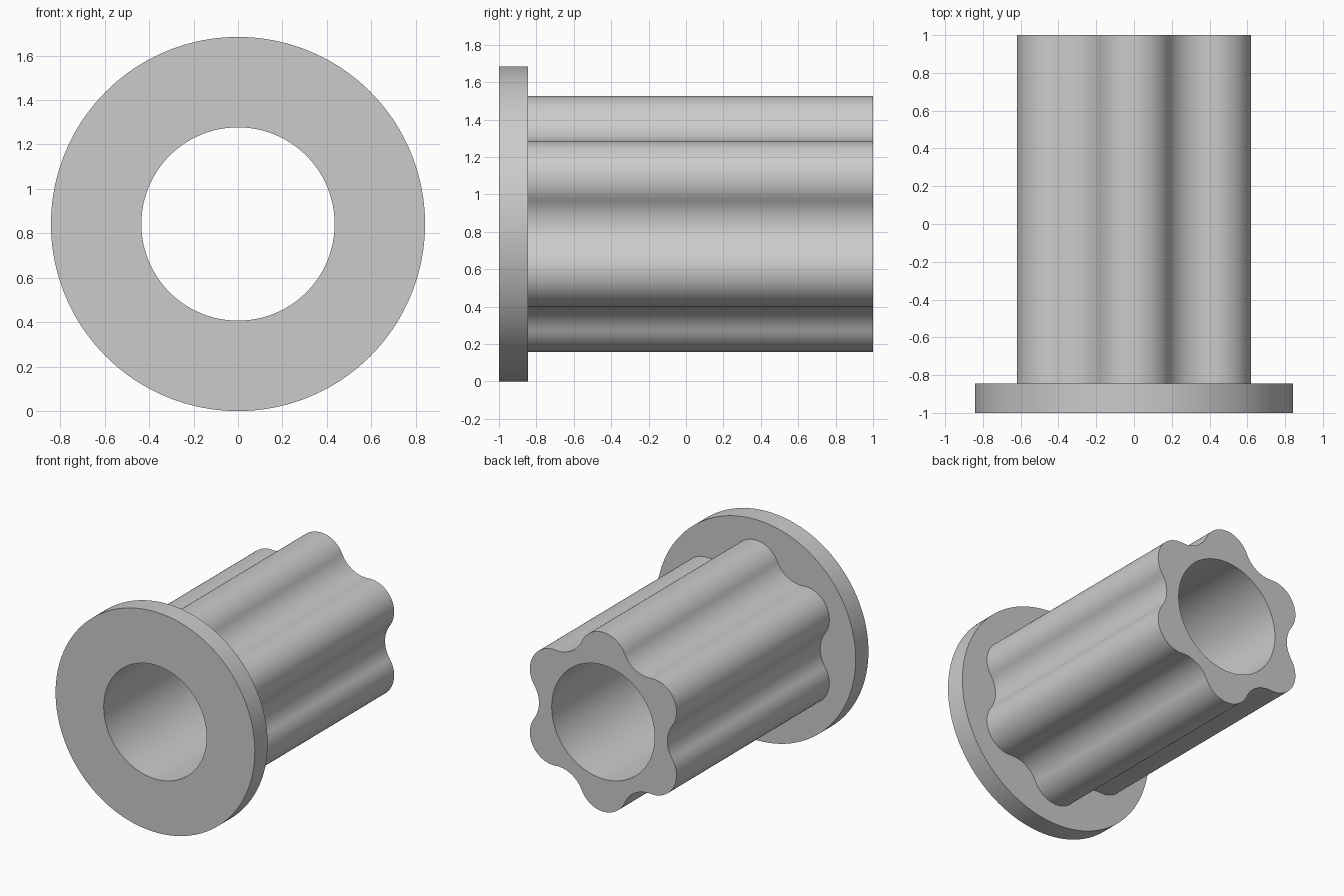
import bpy, bmesh, math
from math import sin, cos, sqrt, atan2, radians, pi

cube = bpy.data.objects.get("Cube")
if cube:
    bpy.data.objects.remove(cube, do_unlink=True)

SEGMENTS = 360
RIM, BORE = 0.842, 0.435          # flange and bore radii
FRONT, STEP, BACK = -1.0, -0.845, 1.0
LOBES, LOBE_R, LOBE_C = 6, 0.2, 0.485
VALLEY_R = 0.22                   # hollow between two lobes, tangent to both

half = pi / LOBES
valley_c = LOBE_C * cos(half) + sqrt((LOBE_R + VALLEY_R) ** 2 - (LOBE_C * sin(half)) ** 2)
k = LOBE_R / (LOBE_R + VALLEY_R)
tangent = atan2(k * valley_c * sin(half), LOBE_C + k * (valley_c * cos(half) - LOBE_C))


def lobed(angle):
    """Radius of the lobed outline at an angle from the top lobe."""
    t = angle % (2 * half)
    t = min(t, 2 * half - t)
    if t < tangent:
        return LOBE_C * cos(t) + sqrt(LOBE_R ** 2 - (LOBE_C * sin(t)) ** 2)
    u = half - t
    return valley_c * cos(u) - sqrt(VALLEY_R ** 2 - (valley_c * sin(u)) ** 2)


def loop(bm, y, radius):
    ring = []
    for i in range(SEGMENTS):
        a = 2 * pi * i / SEGMENTS
        r = radius(a)
        ring.append(bm.verts.new((r * sin(a), y, RIM + r * cos(a))))
    return ring


# Flanged sleeve: a closed chain of loops, bore -> flange -> lobed barrel -> bore
bm = bmesh.new()
rim, bore = (lambda a: RIM), (lambda a: BORE)
chain = [(FRONT, bore), (FRONT, rim), (STEP, rim),
         (STEP, lobed), (BACK, lobed), (BACK, bore)]
loops = [loop(bm, y, radius) for y, radius in chain]
for first, second in zip(loops, loops[1:] + loops[:1]):
    for i in range(SEGMENTS):
        j = (i + 1) % SEGMENTS
        bm.faces.new((first[i], first[j], second[j], second[i]))
bmesh.ops.recalc_face_normals(bm, faces=bm.faces)
mesh = bpy.data.meshes.new("flanged_sleeve")
bm.to_mesh(mesh)
bm.free()
sleeve = bpy.data.objects.new("flanged_sleeve", mesh)
bpy.context.collection.objects.link(sleeve)

# Plain grey
grey = bpy.data.materials.new("light_grey")
grey.use_nodes = True
colour = (0.6, 0.6, 0.6, 1)
grey.diffuse_color = colour
grey.node_tree.nodes["Principled BSDF"].inputs["Base Color"].default_value = colour
mesh.materials.append(grey)

# Smooth curves, sharp edges
bpy.ops.object.select_all(action="DESELECT")
sleeve.select_set(True)
bpy.context.view_layer.objects.active = sleeve
bpy.ops.object.shade_smooth_by_angle(angle=radians(30))
